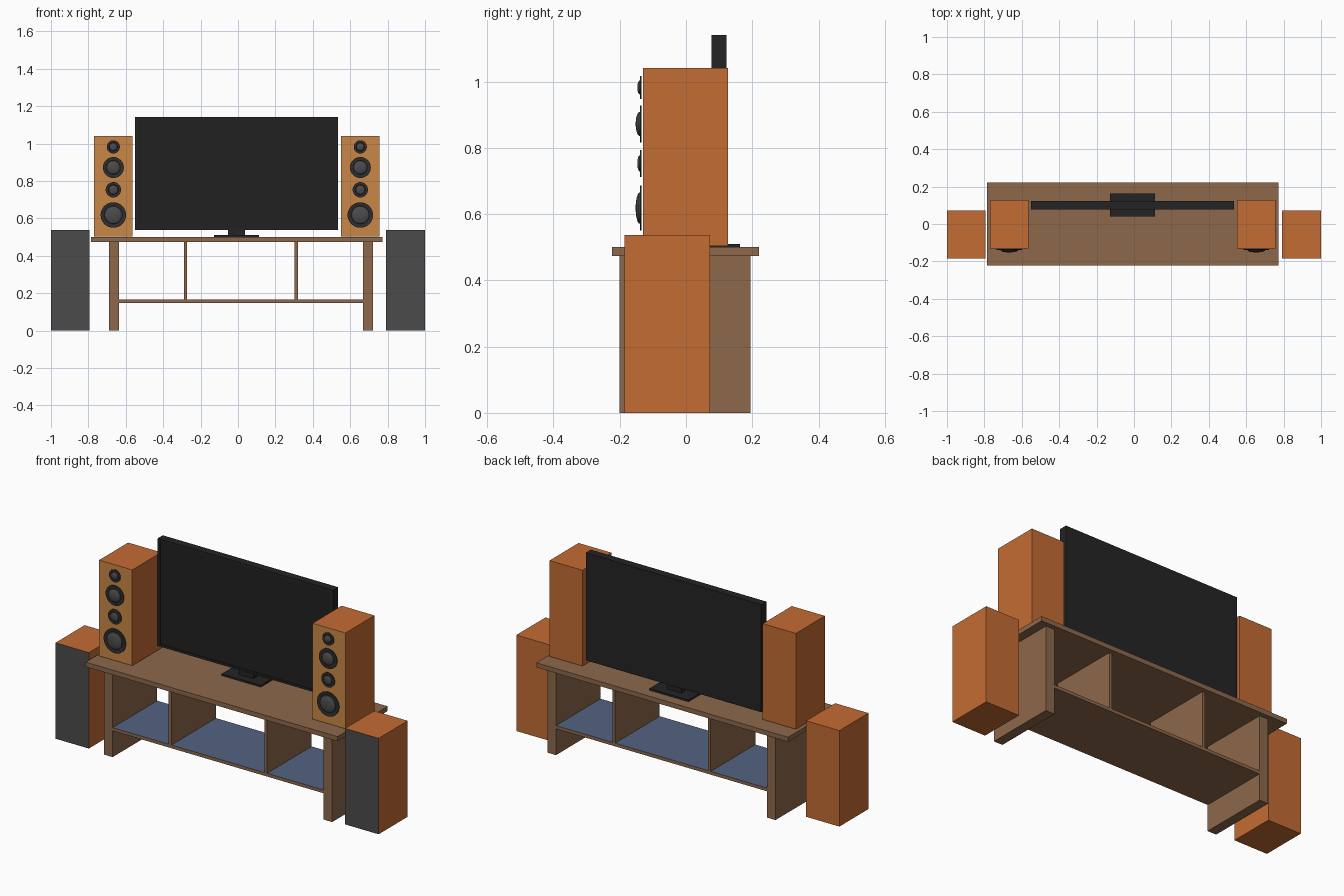
import bpy, bmesh, math

if "Cube" in bpy.data.objects:
    bpy.data.objects.remove(bpy.data.objects["Cube"])


def material(name, rgb):
    m = bpy.data.materials.new(name)
    lin = [((c / 255 + 0.055) / 1.055) ** 2.4 for c in rgb]
    m.diffuse_color = (*lin, 1)
    m.use_nodes = True
    m.node_tree.nodes["Principled BSDF"].inputs["Base Color"].default_value = m.diffuse_color
    return m


ORANGE = material("orange wood", (196, 108, 51))
TAN = material("tan baffle", (201, 135, 71))
GRILLE = material("grey grille", (75, 75, 75))
BROWN = material("brown wood", (141, 104, 76))
BLUE = material("blue shelf top", (82, 99, 130))
BLACK = material("black plastic", (36, 36, 36))
SCREEN = material("screen black", (33, 33, 34))
RING = material("driver ring", (46, 46, 47))
CONE = material("driver cone", (75, 75, 77))


def finish(name, bm, mats):
    me = bpy.data.meshes.new(name)
    bmesh.ops.recalc_face_normals(bm, faces=bm.faces[:])
    bm.to_mesh(me)
    bm.free()
    for m in mats:
        me.materials.append(m)
    ob = bpy.data.objects.new(name, me)
    bpy.context.collection.objects.link(ob)
    return ob


def box(name, x, y, z, mats, direction=None, inset=0, depth=0):
    """Box from (min, max) ranges; the face pointing in direction gets mats[1]."""
    bm = bmesh.new()
    bmesh.ops.create_cube(bm, size=1)
    for v in bm.verts:
        v.co = [r[0] if c < 0 else r[1] for c, r in zip(v.co, (x, y, z))]
    bm.normal_update()
    if direction:
        face = next(f for f in bm.faces if f.normal.dot(direction) > 0.9)
        if inset:
            bmesh.ops.inset_region(bm, faces=[face], thickness=inset)
            bmesh.ops.inset_region(bm, faces=[face], thickness=0.0005, depth=-depth)
        face.material_index = 1
    return finish(name, bm, mats)


def lathe(name, cx, cz, profile, ring_steps, n=40):
    """Revolve (radius, y) points about a y axis; the first steps are ring."""
    bm = bmesh.new()
    loops = []
    for r, y in profile:
        if r == 0:
            loops.append([bm.verts.new((cx, y, cz))] * n)
        else:
            loops.append([bm.verts.new((cx + r * math.cos(2 * math.pi * i / n), y,
                                        cz + r * math.sin(2 * math.pi * i / n)))
                          for i in range(n)])
    for k in range(len(loops) - 1):
        a, b = loops[k], loops[k + 1]
        for i in range(n):
            j = (i + 1) % n
            vs = list(dict.fromkeys((a[i], a[j], b[j], b[i])))
            f = bm.faces.new(vs)
            f.smooth = True
            f.material_index = 0 if k < ring_steps else 1
    ob = finish(name, bm, [RING, CONE])
    bpy.ops.object.select_all(action='DESELECT')
    ob.select_set(True)
    bpy.context.view_layer.objects.active = ob
    bpy.ops.object.shade_smooth_by_angle(angle=math.radians(30))


FRONT, UP = (0, -1, 0), (0, 0, 1)

# Media table: top, side panels, shelf and dividers
DEPTH = (-0.2, 0.194)
box("table_top", (-0.787, 0.772), (-0.223, 0.221), (0.474, 0.5), [BROWN])
for side, x in (("left", (-0.69, -0.636)), ("right", (0.669, 0.723))):
    box(side + "_leg_panel", x, DEPTH, (0, 0.474), [BROWN])
box("shelf", (-0.636, 0.669), DEPTH, (0.147, 0.165), [BROWN, BLUE], UP)
for side, x in (("left", (-0.289, -0.272)), ("right", (0.303, 0.32))):
    box(side + "_divider", x, DEPTH, (0.165, 0.474), [BROWN])

# Television with a slightly recessed screen, neck and base
box("television", (-0.551, 0.535), (0.077, 0.122), (0.539, 1.141),
    [BLACK, SCREEN], FRONT, inset=0.018, depth=0.004)
box("television_neck", (-0.053, 0.037), (0.085, 0.115), (0.508, 0.54), [BLACK])
box("television_base", (-0.129, 0.113), (0.04, 0.163), (0.5, 0.51), [BLACK])

# Floor speakers with grey grilles
for side, x in (("left", (-1.0, -0.794)), ("right", (0.792, 1.0))):
    box(side + "_floor_speaker", x, (-0.185, 0.072), (0, 0.537), [ORANGE, GRILLE], FRONT)

# Table speakers, each with four round drivers: height, radius, cone radius, bulge
DRIVERS = [("tweeter", 0.982, 0.035, 0.021, 0.008),
           ("upper_woofer", 0.872, 0.056, 0.037, 0.013),
           ("midrange", 0.753, 0.041, 0.025, 0.008),
           ("lower_woofer", 0.618, 0.068, 0.048, 0.013)]
for side, x in (("left", (-0.769, -0.564)), ("right", (0.552, 0.756))):
    box(side + "_table_speaker", x, (-0.13, 0.127), (0.504, 1.04), [ORANGE, TAN], FRONT)
    cx = sum(x) / 2
    for part, z, r, rc, bulge in DRIVERS:
        y = -0.139
        ring = [(0, -0.135), (r, -0.135), (r, y), (rc * 1.08, y), (rc, y + 0.002)]
        dome = [(rc * math.cos(t * math.pi / 12), y - bulge * math.sin(t * math.pi / 12))
                for t in range(1, 6)] + [(0, y - bulge)]
        lathe(side + "_" + part, cx, z, ring + dome, len(ring) - 1)
